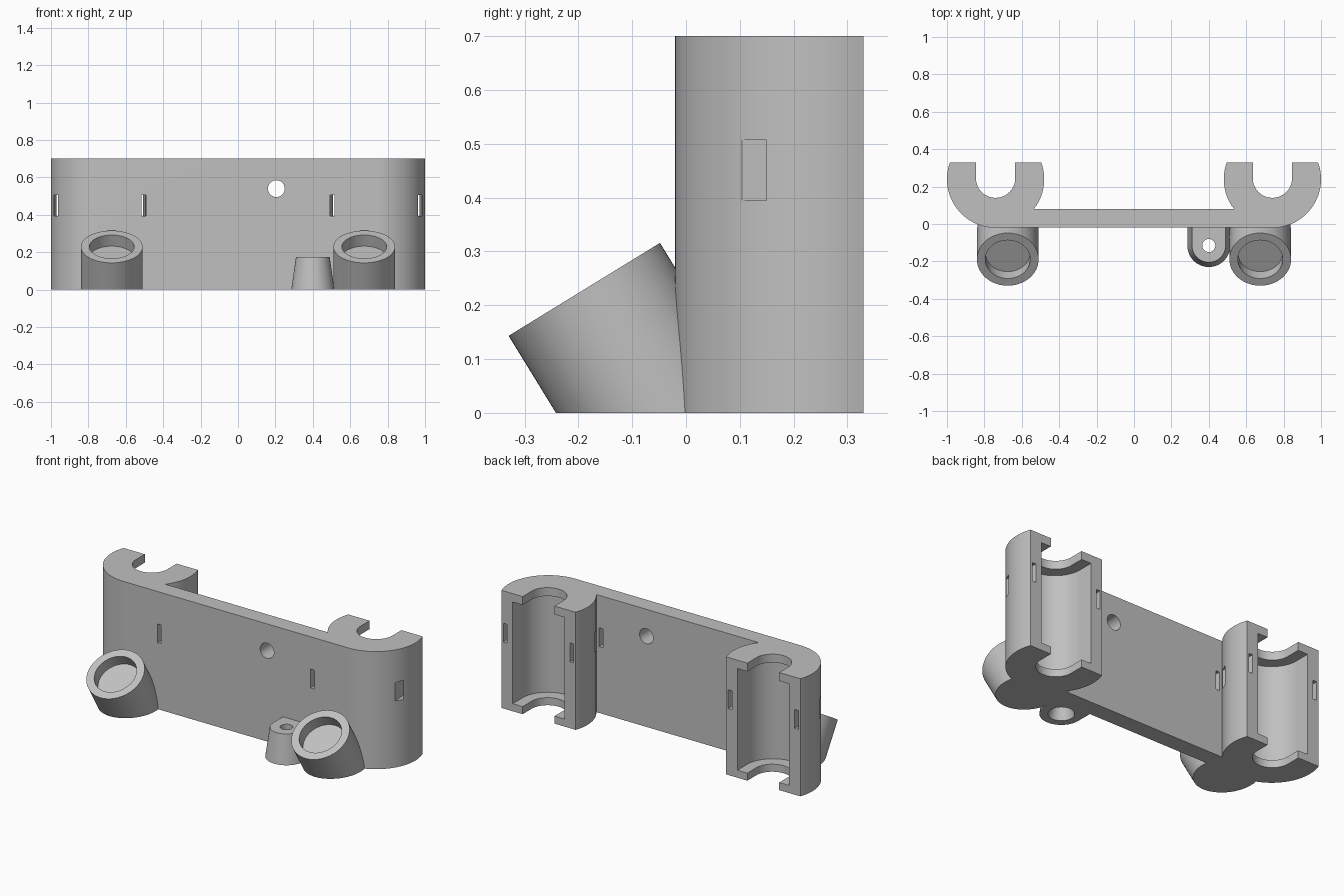
import bpy
import math
from math import cos, sin, pi
from mathutils import Vector

cube = bpy.data.objects.get("Cube")
if cube:
    bpy.data.objects.remove(cube, do_unlink=True)

grey = bpy.data.materials.new("plain_grey")
grey.use_nodes = True
colour = (0.53, 0.53, 0.53, 1)
grey.diffuse_color = colour
grey.node_tree.nodes["Principled BSDF"].inputs["Base Color"].default_value = colour


def loft(name, lower, upper):
    """Solid between two matching rings of 3D points."""
    n = len(lower)
    faces = [list(range(n))[::-1], list(range(n, 2 * n))]
    faces += [[i, (i + 1) % n, n + (i + 1) % n, n + i] for i in range(n)]
    mesh = bpy.data.meshes.new(name)
    mesh.from_pydata(list(lower) + list(upper), [], faces)
    mesh.materials.append(grey)
    obj = bpy.data.objects.new(name, mesh)
    bpy.context.collection.objects.link(obj)
    return obj


def prism(name, outline, z0, z1):
    return loft(name, [(x, y, z0) for x, y in outline], [(x, y, z1) for x, y in outline])


def rod(name, start, end, r0, r1=None, segments=72):
    """Cylinder or cone between two points."""
    start, end = Vector(start), Vector(end)
    turn = (end - start).to_track_quat('Z', 'Y')
    ring = [Vector((cos(2 * pi * i / segments), sin(2 * pi * i / segments), 0))
            for i in range(segments)]
    r1 = r0 if r1 is None else r1
    return loft(name, [start + turn @ (p * r0) for p in ring],
                [end + turn @ (p * r1) for p in ring])


def arc(cx, cy, r, a0, a1, steps=40):
    return [(cx + r * cos(a0 + (a1 - a0) * i / steps),
             cy + r * sin(a0 + (a1 - a0) * i / steps)) for i in range(steps + 1)]


def channel(cx, cy, r, y_open):
    """U outline, round at the front and straight to y_open."""
    return arc(cx, cy, r, -pi, 0) + [(cx + r, y_open), (cx - r, y_open)]


def combine(target, tool, operation):
    mod = target.modifiers.new(operation.lower(), 'BOOLEAN')
    mod.operation = operation
    mod.solver = 'EXACT'
    mod.object = tool
    bpy.context.view_layer.objects.active = target
    bpy.ops.object.modifier_apply(modifier=mod.name)
    bpy.data.objects.remove(tool, do_unlink=True)


HEIGHT, BELOW = 0.70, -0.05
CX, CY, R = 0.74, 0.24, 0.26
FRONT, PLATE_BACK, BACK = CY - R, 0.08, 0.33

# Backplate with a rounded holder at each end, as one outline
a_back = math.asin((BACK - CY) / R)
a_plate = math.asin((PLATE_BACK - CY) / R)
half = arc(CX, CY, R, -pi / 2, a_back) + arc(CX, CY, R, pi - a_back, pi - a_plate, 16)
outline = half + [(-x, y) for x, y in reversed(half)]
body = prism("twin_holder_bracket", outline, BELOW, HEIGHT)

# Tilted sockets on the front
axis = Vector((0, 0.523, -0.852)).normalized()
for side in (-1, 1):
    mouth = Vector((side * 0.675, -0.189, 0.2295))
    combine(body, rod("socket", mouth + axis * 0.45, mouth, 0.165), 'UNION')

# Tapered screw boss
BX, BY = 0.40, -0.115
foot = [(x, y, BELOW) for x, y in channel(BX, BY, 0.122, 0.03)]
crown = [(x, y, 0.175) for x, y in channel(BX, BY, 0.09, 0.03)]
combine(body, loft("screw_boss", foot, crown), 'UNION')

# Trim everything flat on the ground
floor = [(-2, -2), (2, -2), (2, 2), (-2, 2)]
combine(body, prism("floor_cutter", floor, -1, 0), 'DIFFERENCE')

for side in (-1, 1):
    x = side * CX
    # Holder cavity and the narrower openings in its end caps
    combine(body, prism("cavity", channel(x, CY, 0.17, 0.5), 0.045, 0.65), 'DIFFERENCE')
    combine(body, prism("end_opening", channel(x, CY + 0.005, 0.105, 0.5), -0.2, 0.9),
            'DIFFERENCE')
    # Strap slots running front to back through both walls
    for wall in (-1, 1):
        a, b = x + wall * 0.236, x + wall * 0.214
        w = 0.0125
        slot = [(a - w, -0.1), (a + w, -0.1), (a + w, 0.08), (b + w, 0.4),
                (b - w, 0.4), (a - w, 0.08)]
        combine(body, prism("strap_slot", slot, 0.395, 0.507), 'DIFFERENCE')
    # Blind socket bore
    mouth = Vector((side * 0.675, -0.189, 0.2295))
    combine(body, rod("bore", mouth + axis * 0.07, mouth - axis * 0.1, 0.12), 'DIFFERENCE')

# Round hole in the plate, and the countersunk screw hole in the boss
combine(body, rod("plate_hole", (0.205, -0.2, 0.54), (0.205, 0.2, 0.54), 0.045, segments=48),
        'DIFFERENCE')
combine(body, rod("screw_hole", (BX, BY, -0.1), (BX, BY, 0.3), 0.035, segments=48),
        'DIFFERENCE')
combine(body, rod("countersink", (BX, BY, -0.01), (BX, BY, 0.13), 0.073, 0.034, 48),
        'DIFFERENCE')

# Smooth curved walls, crisp edges
bpy.ops.object.select_all(action='DESELECT')
body.select_set(True)
bpy.context.view_layer.objects.active = body
bpy.ops.object.shade_smooth_by_angle(angle=math.radians(30))
